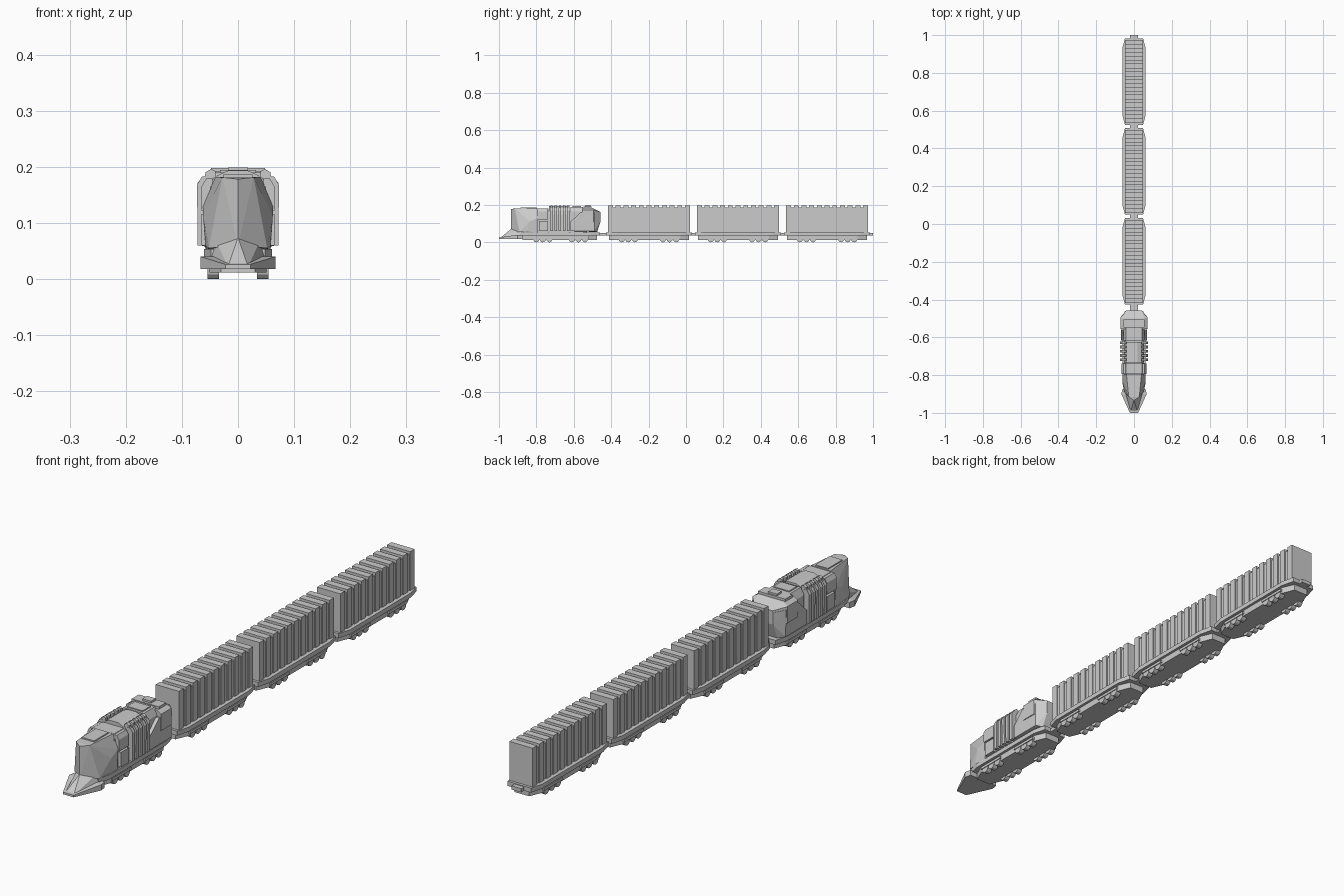
import bpy, bmesh, math
from mathutils import Matrix


def finish(name, bm):
    bmesh.ops.recalc_face_normals(bm, faces=bm.faces)
    mesh = bpy.data.meshes.new(name)
    bm.to_mesh(mesh)
    bm.free()
    ob = bpy.data.objects.new(name, mesh)
    bpy.context.collection.objects.link(ob)
    return ob


def hull(name, pts, mirror=True):
    """Convex faceted solid; points are mirrored across x = 0."""
    bm = bmesh.new()
    for x, y, z in pts:
        bm.verts.new((x, y, z))
        if mirror and x:
            bm.verts.new((-x, y, z))
    r = bmesh.ops.convex_hull(bm, input=bm.verts)
    junk = [v for v in r["geom_interior"] if isinstance(v, bmesh.types.BMVert)]
    bmesh.ops.delete(bm, geom=junk, context="VERTS")
    bmesh.ops.dissolve_limit(bm, angle_limit=0.02, verts=bm.verts, edges=bm.edges)
    return finish(name, bm)


def box(name, hw, y0, y1, z0, z1):
    return hull(name, [(hw, y, z) for y in (y0, y1) for z in (z0, z1)])


def side_prism(name, profile, y0, y1):
    """Extrude an x-z profile along y on both sides of the train."""
    for s, side in ((1, "right"), (-1, "left")):
        hull(f"{name}_{side}", [(s * x, y, z) for x, z in profile for y in (y0, y1)], False)


def plate(name, y0, y1, hw, end_hw, taper, z0, z1):
    hull(name, [(w, y, z) for z in (z0, z1) for w, y in
                ((end_hw, y0), (hw, y0 + taper), (hw, y1 - taper), (end_hw, y1))])


def rect(x0, x1, z0, z1):
    return [(x0, z0), (x1, z0), (x1, z1), (x0, z1)]


def wheels(name, ys):
    bm = bmesh.new()
    for y in ys:
        for x in (-0.044, 0.044):
            m = Matrix.Translation((x, y, 0.016)) @ Matrix.Rotation(math.pi / 2, 4, "Y")
            bmesh.ops.create_cone(bm, cap_ends=True, segments=12, radius1=0.016,
                                  radius2=0.016, depth=0.02, matrix=m)
    finish(name, bm)


def chassis(name, y0, y1, bogies):
    plate(name + "_deck", y0, y1, 0.061, 0.048, 0.05, 0.036, 0.053)
    plate(name + "_underframe", y0 + 0.015, y1 - 0.015, 0.051, 0.03, 0.05, 0.012, 0.037)
    wheels(name + "_wheels", [b + k * 0.035 for b in bogies for k in (-1, 0, 1)])
    for b in bogies:
        side_prism(name + "_bogie_frame", rect(0.045, 0.057, 0.02, 0.03), b - 0.055, b + 0.055)


# Three container wagons
for i, c in enumerate((-0.198, 0.278, 0.754), 1):
    n = f"wagon_{i}"
    chassis(n, c - 0.229, c + 0.229, (c - 0.11, c + 0.11))
    box(n + "_coupler", 0.02, c - 0.235, c + 0.246, 0.036, 0.05)
    box(n + "_container_core", 0.044, c - 0.217, c + 0.217, 0.05, 0.187)
    for k in range(11):
        y = c + (k - 5) * 0.0412
        box(n + "_container_rib", 0.048, y - 0.013, y + 0.013, 0.052, 0.198)

# Locomotive chassis and coupler
chassis("locomotive", -0.89, -0.46, (-0.765, -0.575))
box("locomotive_coupler", 0.02, -0.47, -0.425, 0.036, 0.05)

# Plow: broad wedge with a raised centre ridge
hull("plow_blade", [(0.022, -1.0, 0.018), (0.022, -1.0, 0.026), (0.067, -0.9, 0.018),
                    (0.067, -0.9, 0.04), (0.062, -0.875, 0.018), (0.062, -0.875, 0.04)])
hull("plow_ridge", [(0.018, -0.995, 0.022), (0, -0.932, 0.074), (0.034, -0.93, 0.038),
                    (0.05, -0.88, 0.04), (0.04, -0.88, 0.07)])

# Faceted nose
hull("nose", [(0, -0.935, 0.06), (0, -0.935, 0.178), (0.028, -0.915, 0.181),
              (0.052, -0.89, 0.055), (0.062, -0.835, 0.112), (0.058, -0.85, 0.06),
              (0.04, -0.795, 0.182), (0.062, -0.795, 0.13), (0.058, -0.795, 0.05)])
box("nose_roof_panel", 0.026, -0.885, -0.8, 0.175, 0.186)

# Body core and front equipment lockers
box("body_core", 0.05, -0.8, -0.53, 0.05, 0.165)
hull("front_locker_roof", [(w, y, z) for y in (-0.792, -0.735) for w, z in
                           ((0.055, 0.05), (0.055, 0.16), (0.043, 0.181))])
side_prism("upper_locker", [(0.05, 0.122), (0.065, 0.122), (0.065, 0.165), (0.056, 0.18),
                            (0.045, 0.18)], -0.795, -0.738)
side_prism("lower_locker", rect(0.05, 0.066, 0.06, 0.115), -0.785, -0.738)

# Engine barrel with its row of side pipes
barrel = ((0.054, 0.05), (0.054, 0.15), (0.048, 0.17), (0.036, 0.185), (0.018, 0.193))
hull("engine_barrel", [(w, y, z) for y in (-0.732, -0.625) for w, z in barrel])
for k in range(5):
    y = -0.719 + k * 0.0225
    side_prism("engine_pipe", [(0.05, 0.06), (0.072, 0.06), (0.073, 0.168), (0.064, 0.183),
                               (0.05, 0.183)], y - 0.007, y + 0.007)
    side_prism("pipe_elbow", [(0.04, 0.17), (0.06, 0.17), (0.058, 0.19), (0.048, 0.196),
                              (0.04, 0.192)], y - 0.006, y + 0.006)

# Radiator block between engine and cab
hull("radiator", [(w, y, z) for y in (-0.617, -0.55) for w, z in
                  ((0.056, 0.05), (0.056, 0.165), (0.042, 0.19))])
box("radiator_cap", 0.032, -0.608, -0.562, 0.185, 0.194)

# Rear cab: sloped lower skirt, upper cabin, roof boxes
hull("cab_skirt", [(0.068, -0.617, 0.06), (0.068, -0.617, 0.11), (0.07, -0.565, 0.16),
                   (0.068, -0.49, 0.06), (0.07, -0.49, 0.16), (0.045, -0.475, 0.055),
                   (0.04, -0.457, 0.11), (0.04, -0.457, 0.155)])
hull("cab_upper", [(0.072, -0.557, 0.11), (0.072, -0.557, 0.172), (0.055, -0.557, 0.183),
                   (0.072, -0.495, 0.11), (0.072, -0.495, 0.172), (0.055, -0.5, 0.183),
                   (0.04, -0.457, 0.11), (0.038, -0.457, 0.162)])
box("cab_roof_box", 0.056, -0.547, -0.505, 0.178, 0.192)
box("cab_roof_hatch", 0.018, -0.538, -0.51, 0.19, 0.199)
